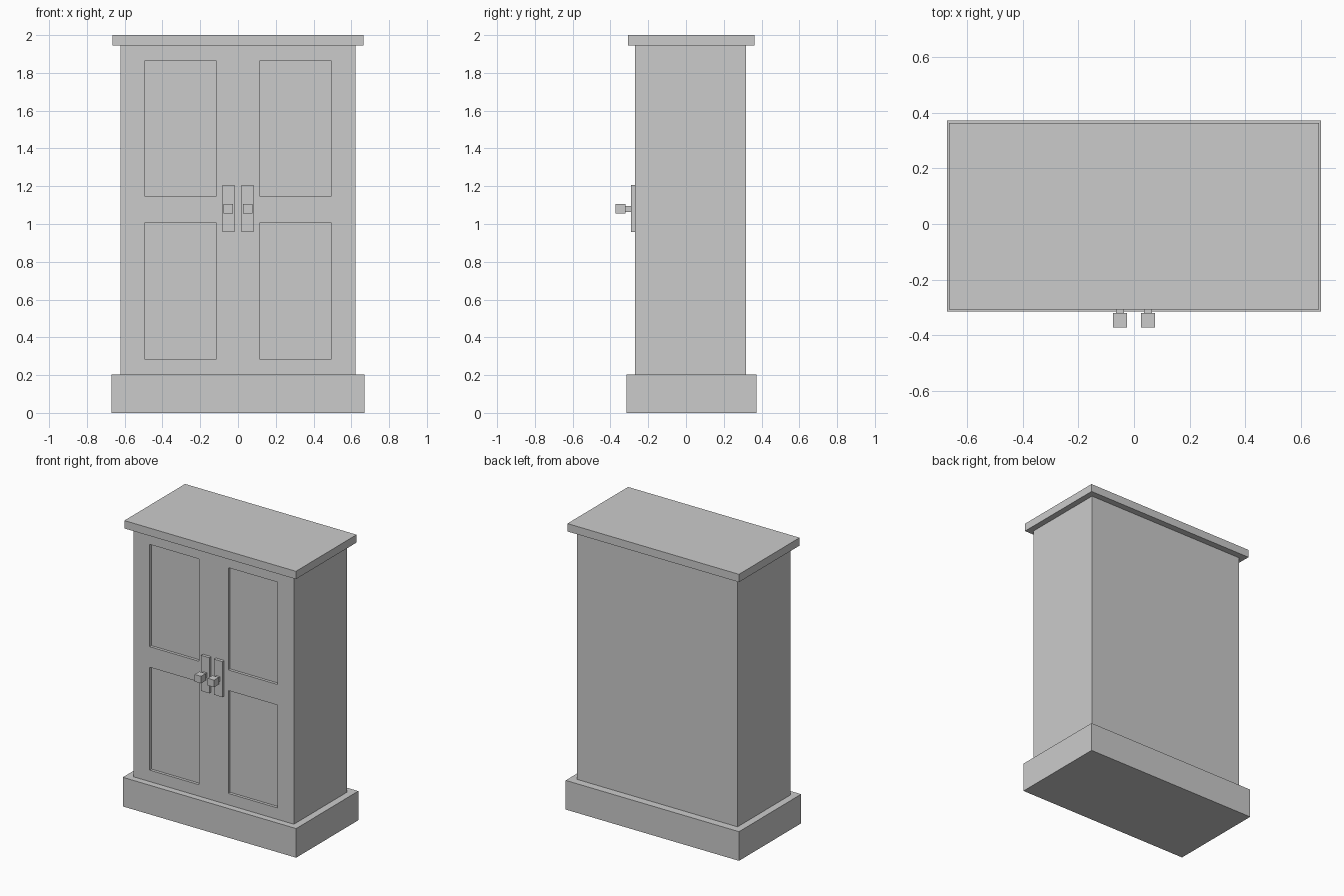
import bpy

if "Cube" in bpy.data.objects:
    bpy.data.objects.remove(bpy.data.objects["Cube"])


def box(name, x0, x1, y0, y1, z0, z1):
    bpy.ops.mesh.primitive_cube_add(
        size=1, location=((x0 + x1) / 2, (y0 + y1) / 2, (z0 + z1) / 2))
    ob = bpy.context.object
    ob.name = name
    ob.scale = (x1 - x0, y1 - y0, z1 - z0)
    bpy.ops.object.transform_apply(location=False, rotation=False, scale=True)
    return ob


FRONT = -0.27

# Plinth, cabinet body and top slab
box("plinth", -0.671, 0.671, -0.315, 0.372, 0, 0.204)
body = box("cabinet_body", -0.622, 0.622, FRONT, 0.318, 0.204, 1.945)
box("top_slab", -0.664, 0.664, -0.308, 0.363, 1.945, 2.0)

# Four recessed door panels cut into the front
for side in (-1, 1):
    for z0, z1 in ((0.284, 1.004), (1.148, 1.864)):
        x0, x1 = sorted((side * 0.114, side * 0.495))
        cutter = box("panel_cutter", x0, x1, FRONT - 0.05, FRONT + 0.02, z0, z1)
        cutter.hide_render = True
        mod = body.modifiers.new("panel_recess", 'BOOLEAN')
        mod.operation = 'DIFFERENCE'
        mod.solver = 'EXACT'
        mod.object = cutter
        bpy.context.view_layer.objects.active = body
        bpy.ops.object.modifier_apply(modifier=mod.name)
        bpy.data.objects.remove(cutter)

# Handles: back plate, stem and square knob on each door
for label, side in (("left", -1), ("right", 1)):
    cx, cz = side * 0.0505, 1.08
    box(label + "_handle_plate", cx - 0.032, cx + 0.032, -0.291, FRONT, 0.957, 1.206)
    box(label + "_handle_stem", cx - 0.014, cx + 0.014, -0.32, -0.291, cz - 0.016, cz + 0.016)
    box(label + "_handle_knob", cx - 0.025, cx + 0.025, -0.372, -0.32, cz - 0.025, cz + 0.025)
